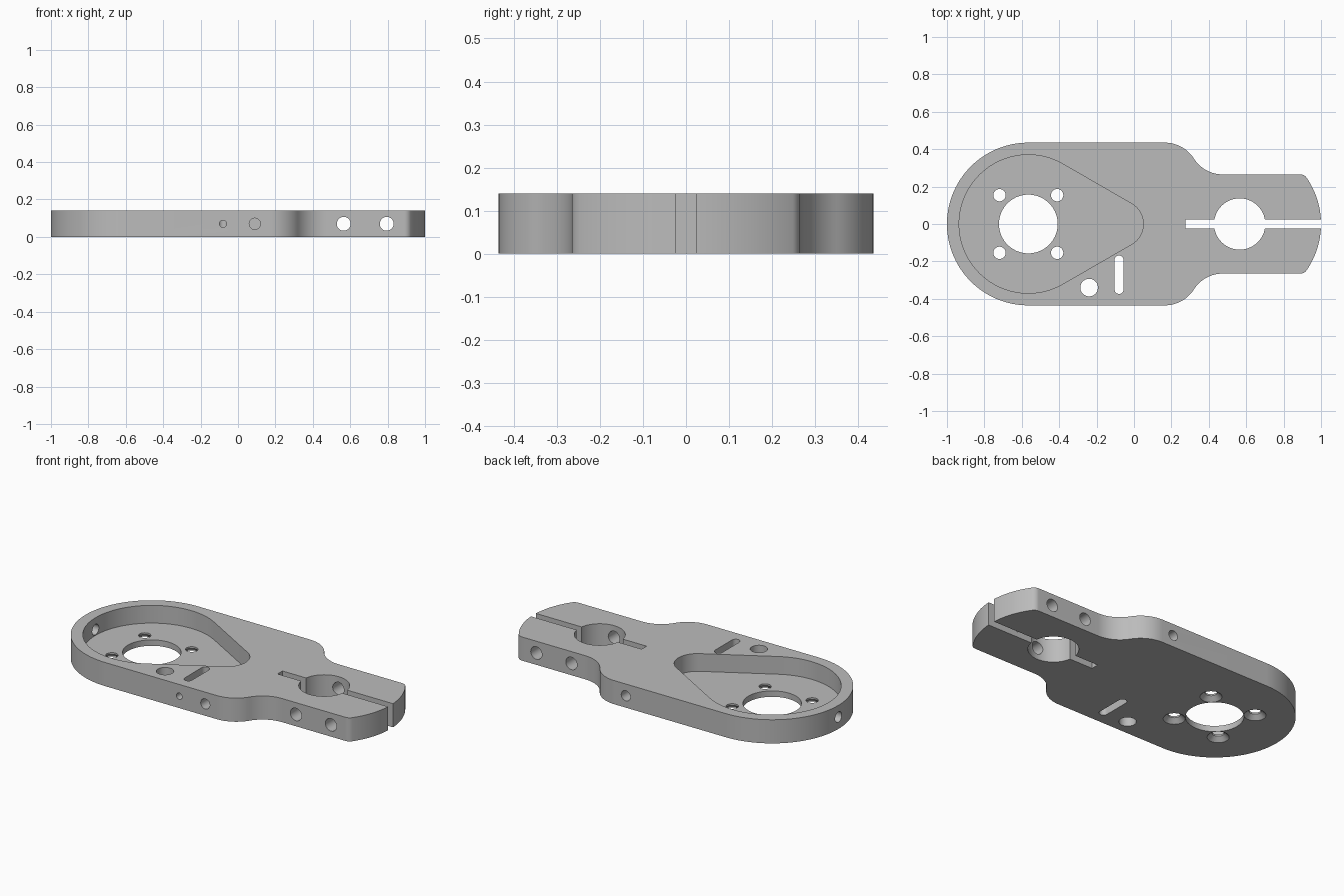
import bpy, bmesh
from math import radians, degrees, sin, cos, atan2, sqrt
from mathutils import Matrix, Vector

if "Cube" in bpy.data.objects:
    bpy.data.objects.remove(bpy.data.objects["Cube"], do_unlink=True)

T = 0.14        # plate thickness
FLOOR = 0.035   # height of the pocket floor
C = 0.565       # distance of both main bores from the middle
R = 0.435       # radius of both rounded ends

steel = bpy.data.materials.new("grey metal")
steel.use_nodes = True
steel.diffuse_color = (0.5, 0.5, 0.5, 1)
steel.node_tree.nodes["Principled BSDF"].inputs["Base Color"].default_value = (0.5, 0.5, 0.5, 1)


def arc(cx, cy, r, a0, a1, n=16):
    """Points on an arc, angles in degrees."""
    return [(cx + r * cos(radians(a0 + (a1 - a0) * i / n)),
             cy + r * sin(radians(a0 + (a1 - a0) * i / n))) for i in range(n + 1)]


def mirrored(half):
    """Close a half outline that runs from right to left above the x axis."""
    pts = half + [(x, -y) for x, y in reversed(half)]
    return [p for i, p in enumerate(pts) if (Vector(p) - Vector(pts[i - 1])).length > 1e-5]


def new_object(name, bm):
    bmesh.ops.recalc_face_normals(bm, faces=bm.faces)
    mesh = bpy.data.meshes.new(name)
    bm.to_mesh(mesh)
    bm.free()
    mesh.materials.append(steel)
    obj = bpy.data.objects.new(name, mesh)
    bpy.context.collection.objects.link(obj)
    return obj


def extrude(name, pts, z0, z1):
    bm = bmesh.new()
    face = bm.faces.new([bm.verts.new((x, y, z0)) for x, y in pts])
    top = bmesh.ops.extrude_face_region(bm, geom=[face])["geom"]
    bmesh.ops.translate(bm, vec=(0, 0, z1 - z0),
                        verts=[v for v in top if isinstance(v, bmesh.types.BMVert)])
    return new_object(name, bm)


def rod(name, start, end, r, r_end=None, n=48):
    """Cylinder or cone between two points."""
    a, b = Vector(start), Vector(end)
    turn = (b - a).to_track_quat('Z', 'Y').to_matrix().to_4x4()
    bm = bmesh.new()
    bmesh.ops.create_cone(bm, cap_ends=True, segments=n, radius1=r,
                          radius2=r if r_end is None else r_end, depth=(b - a).length,
                          matrix=Matrix.Translation((a + b) / 2) @ turn)
    return new_object(name, bm)


def drill(name, x, y, r, n=48):
    return rod(name, (x, y, -0.1), (x, y, T + 0.1), r, n=n)


# Plate outline: narrow clamp end, S-shaped shoulder, wide round end
W, F, S = 0.265, 0.04, 0.184
fy = W - F
fx = sqrt((R - F) ** 2 - fy ** 2)
turn = degrees(atan2(fy, fx))
shoulder = degrees(atan2(W + 2 * S - R, 0.31))
half = arc(C, 0, R, 0, turn, 16)
half += arc(C + fx, fy, F, turn, 90, 10)
half += arc(0.475, W + S, S, 270, 180 + shoulder, 16)
half += arc(0.165, R - S, S, shoulder, 90, 16)
half += arc(-C, 0, R, 90, 180, 40)
plate = extrude("arm_plate", mirrored(half), 0, T)

# Teardrop pocket, bores, clamp slit and small slot
pocket = mirrored(arc(-0.075, 0, 0.125, 0, 60, 16) + arc(-C, 0, 0.37, 60, 180, 48))
cutters = [
    extrude("pocket_cutter", pocket, FLOOR, T + 0.1),
    drill("large_bore_cutter", -C, 0, 0.157, 72),
    drill("clamp_bore_cutter", C, 0, 0.137, 72),
    drill("round_hole_cutter", -0.24, -0.34, 0.047),
    extrude("clamp_slit_cutter", [(0.275, -0.023), (1.1, -0.023), (1.1, 0.023), (0.275, 0.023)],
            -0.1, T + 0.1),
    extrude("slot_cutter", arc(-0.08, -0.192, 0.024, 0, 180) + arc(-0.08, -0.35, 0.024, 180, 360),
            -0.1, T + 0.1),
]

# Four screw holes, countersunk from below
for sx in (-1, 1):
    for sy in (-1, 1):
        x, y = -C + sx * 0.154, sy * 0.154
        cutters.append(drill("screw_hole_cutter", x, y, 0.033))
        cutters.append(rod("countersink_cutter", (x, y, -0.01), (x, y, 0.026), 0.07, 0.032))

# Cross holes in the edges
mid = T / 2
for x in (C, 0.795):
    cutters.append(rod("clamp_bolt_cutter", (x, -0.6, mid), (x, 0.6, mid), 0.037))
for s in (-1, 1):
    cutters.append(rod("edge_hole_cutter", (0.09, s * 0.6, mid), (0.09, s * 0.23, mid), 0.03))
cutters.append(rod("slot_screw_cutter", (-0.08, -0.6, mid), (-0.08, -0.3, mid), 0.019))
cutters.append(rod("end_hole_cutter", (-1.1, 0, mid), (-0.85, 0, mid), 0.031))

# Apply the cuts
bpy.ops.object.select_all(action='DESELECT')
bpy.context.view_layer.objects.active = plate
plate.select_set(True)
for cutter in cutters:
    cut = plate.modifiers.new("cut", 'BOOLEAN')
    cut.operation = 'DIFFERENCE'
    cut.solver = 'EXACT'
    cut.object = cutter
    bpy.ops.object.modifier_apply(modifier=cut.name)
    bpy.data.objects.remove(cutter, do_unlink=True)

bpy.ops.object.shade_smooth_by_angle(angle=radians(30))
